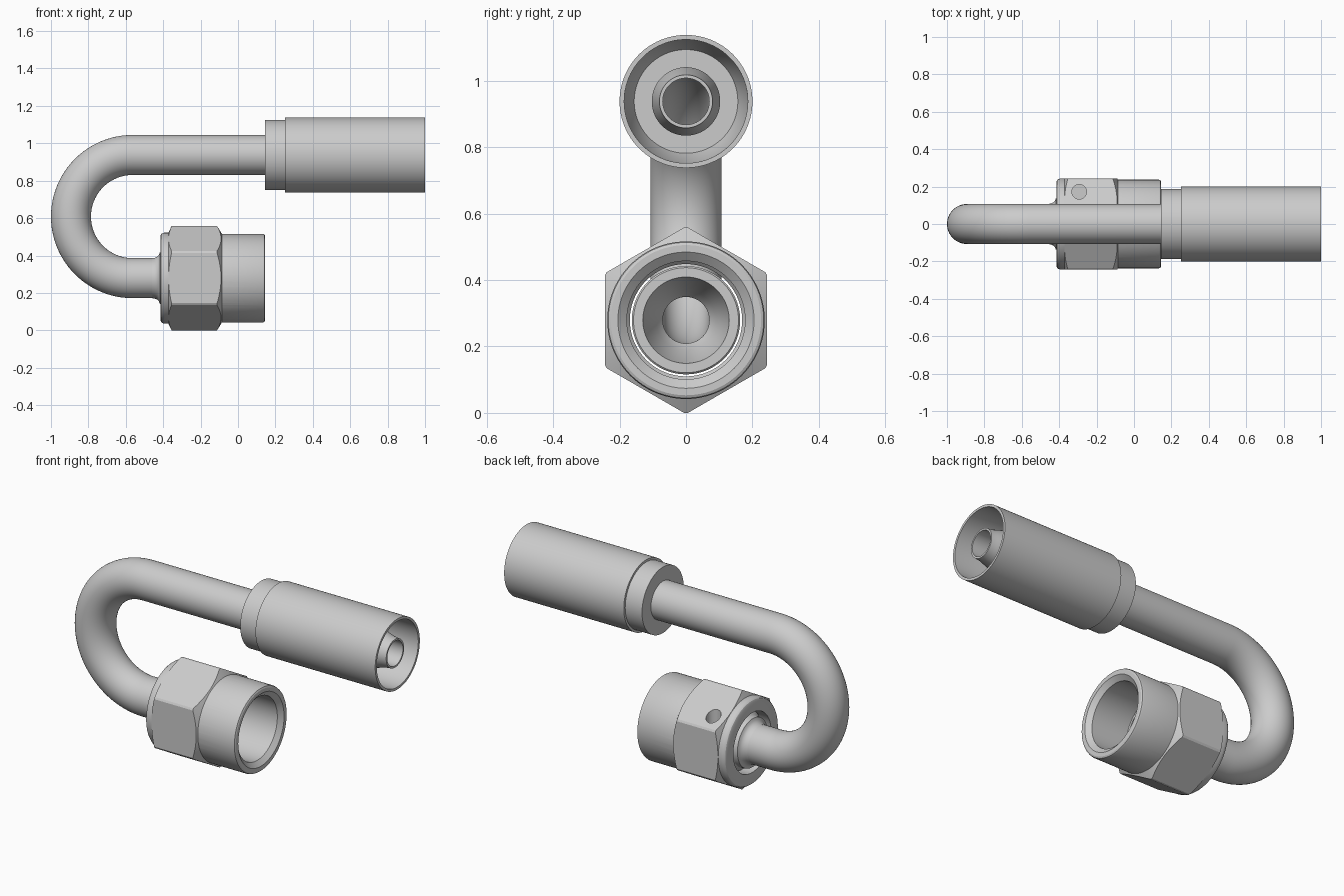
import bpy, bmesh
from math import sin, cos, pi
from mathutils import Vector, Matrix

if "Cube" in bpy.data.objects:
    bpy.data.objects.remove(bpy.data.objects["Cube"])

LOW, HIGH = 0.279, 0.9375      # heights of the two parallel axes
TUBE_R, BORE_R = 0.107, 0.07
SEG = 96


def add(name, bm):
    bmesh.ops.remove_doubles(bm, verts=bm.verts, dist=1e-5)
    bmesh.ops.recalc_face_normals(bm, faces=bm.faces)
    me = bpy.data.meshes.new(name)
    bm.to_mesh(me)
    bm.free()
    ob = bpy.data.objects.new(name, me)
    bpy.context.collection.objects.link(ob)
    return ob


def smooth(ob):
    bpy.ops.object.select_all(action='DESELECT')
    ob.select_set(True)
    bpy.context.view_layer.objects.active = ob
    bpy.ops.object.shade_smooth_by_angle(angle=0.45)


def lathe(name, profile, z):
    """Revolve a closed (x, radius) loop around the x axis at height z."""
    bm = bmesh.new()
    rings = []
    for x, r in profile:
        if r == 0:
            rings.append([bm.verts.new((x, 0, z))] * SEG)
        else:
            rings.append([bm.verts.new((x, r * sin(2 * pi * i / SEG), z + r * cos(2 * pi * i / SEG)))
                          for i in range(SEG)])
    for a, b in zip(rings, rings[1:] + rings[:1]):
        for i in range(SEG):
            j = (i + 1) % SEG
            vs = list(dict.fromkeys((a[i], a[j], b[j], b[i])))
            if len(vs) > 2:
                bm.faces.new(vs)
    return add(name, bm)


def boolean(ob, cutter, op):
    m = ob.modifiers.new(op, 'BOOLEAN')
    m.operation, m.solver, m.object = op, 'EXACT', cutter
    bpy.context.view_layer.objects.active = ob
    bpy.ops.object.modifier_apply(modifier=m.name)
    bpy.data.objects.remove(cutter)


def prism(name, sides, r, depth, matrix):
    bm = bmesh.new()
    bmesh.ops.create_cone(bm, cap_ends=True, segments=sides, radius1=r, radius2=r,
                          depth=depth, matrix=matrix)
    return add(name, bm)


# hollow U-bent tube
mid, bend = (LOW + HIGH) / 2, (HIGH - LOW) / 2
bx = -1 + TUBE_R + bend
path = [((-0.46, LOW), (0, -1))]
N = 48
for k in range(N + 1):
    a = pi * k / N
    n = (-sin(a), -cos(a))
    path.append(((bx + bend * n[0], mid + bend * n[1]), n))
path.append(((0.2, HIGH), (0, 1)))
bm = bmesh.new()
walls = []
for r in (TUBE_R, BORE_R):
    rings = []
    for (x, z), n in path:
        rings.append([bm.verts.new((x + r * cos(t) * n[0], r * sin(t), z + r * cos(t) * n[1]))
                      for t in (2 * pi * i / 64 for i in range(64))])
    walls.append(rings)


def bridge(a, b):
    for i in range(64):
        j = (i + 1) % 64
        bm.faces.new((a[i], a[j], b[j], b[i]))


for rings in walls:
    for a, b in zip(rings, rings[1:]):
        bridge(a, b)
for e in (0, -1):
    bridge(walls[0][e], walls[1][e])
smooth(add("bent_tube", bm))

# crimp sleeve with inner nipple
smooth(lathe("hose_sleeve", [
    (0.145, BORE_R), (0.145, 0.187), (0.25, 0.187), (0.25, 0.2), (1, 0.2), (1, 0.186),
    (0.4, 0.184), (0.33, 0.156), (0.33, 0.103), (0.88, 0.103), (0.95, 0.084),
    (0.985, 0.08), (0.985, BORE_R)], HIGH))

# flared stub with conical seat, loose inside the nut
smooth(lathe("seat_stub", [
    (-0.46, BORE_R), (-0.46, TUBE_R), (-0.445, 0.109), (-0.432, 0.115), (-0.423, 0.124),
    (-0.418, 0.137), (-0.39, 0.14), (-0.36, 0.163), (-0.1, 0.163), (-0.095, 0.158),
    (-0.095, 0.13), (-0.25, 0.09), (-0.28, BORE_R)], LOW))

# swivel nut: round body joined with a chamfered hexagon
nut = lathe("swivel_nut", [
    (-0.415, 0), (-0.415, 0.225), (-0.411, 0.235), (-0.403, 0.241), (-0.393, 0.243),
    (-0.34, 0.243), (-0.32, 0.237), (0.133, 0.237), (0.141, 0.234), (0.145, 0.226), (0.145, 0)], LOW)
to_x = Matrix.Translation((-0.235, 0, LOW)) @ Matrix.Rotation(pi / 2, 4, 'Y')
hexa = prism("hexagon", 6, 0.2445 / cos(pi / 6), 0.4, to_x)
if max(v.co.z for v in hexa.data.vertices) < LOW + 0.27:   # keep a corner pointing up
    hexa.data.transform(Matrix.Translation((0, 0, LOW)) @ Matrix.Rotation(pi / 6, 4, 'X')
                        @ Matrix.Translation((0, 0, -LOW)))
boolean(hexa, lathe("chamfer", [(-0.376, 0), (-0.376, 0.235), (-0.355, 0.279), (-0.112, 0.279),
                                (-0.083, 0.232), (-0.083, 0)], LOW), 'INTERSECT')
boolean(nut, hexa, 'UNION')
boolean(nut, lathe("bore", [(-0.5, 0), (-0.5, 0.169), (-0.11, 0.169), (-0.1, 0.178), (0.122, 0.178),
                            (0.145, 0.205), (0.2, 0.27), (0.2, 0)], LOW), 'DIFFERENCE')
# retaining wire hole
boolean(nut, prism("wire_hole", 32, 0.039, 0.3, Matrix.Translation((-0.293, 0.172, 0.55))), 'DIFFERENCE')
smooth(nut)
